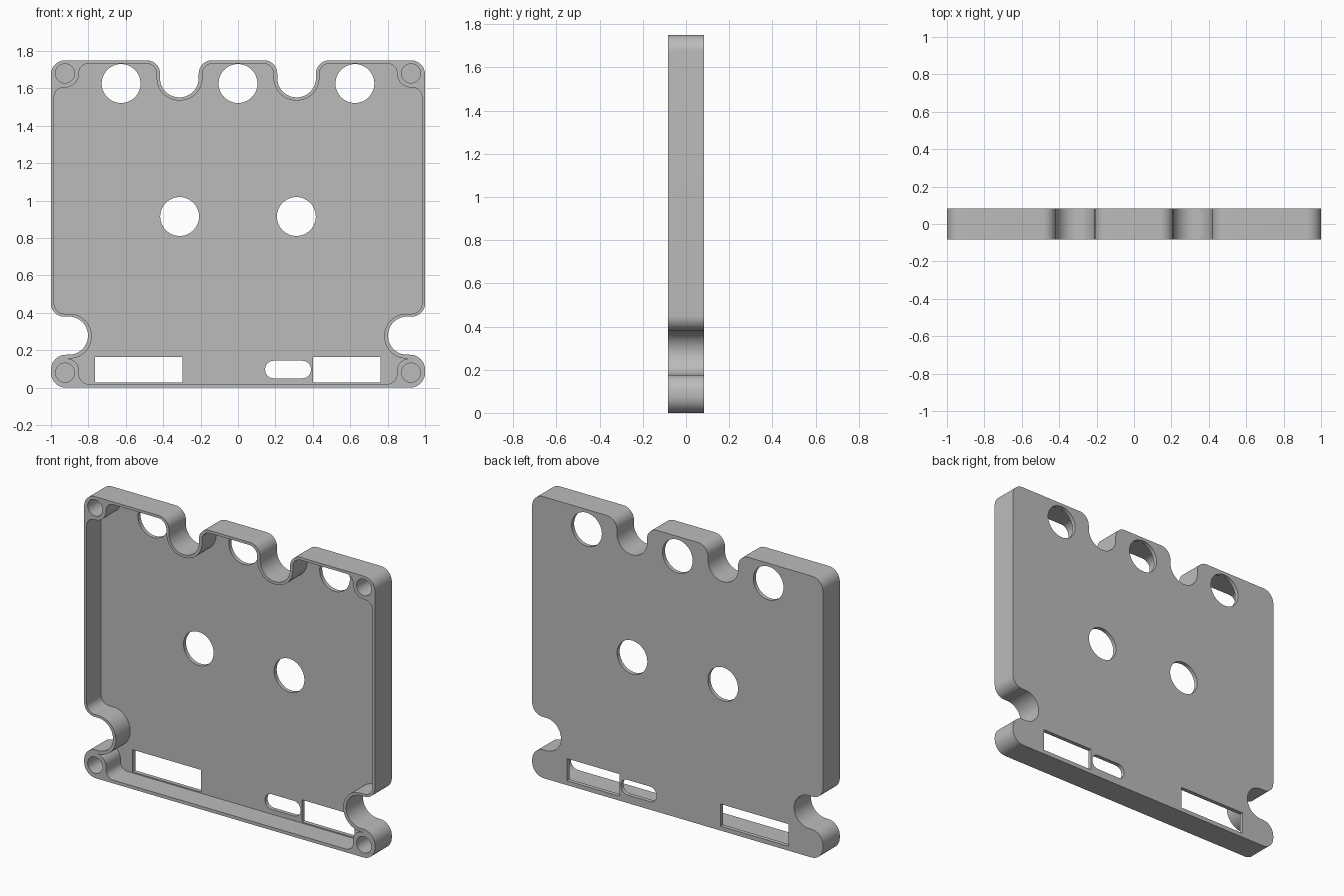
import bpy, bmesh, math
from mathutils import Vector

if "Cube" in bpy.data.objects:
    bpy.data.objects.remove(bpy.data.objects["Cube"], do_unlink=True)

BACK, FRONT, FLOOR = 0.083, -0.083, 0.058

grey = bpy.data.materials.new("plain grey")
grey.use_nodes = True
COLOUR = (0.5, 0.5, 0.5, 1)
grey.diffuse_color = COLOUR
grey.node_tree.nodes["Principled BSDF"].inputs["Base Color"].default_value = COLOUR


def rounded(corners, steps=12):
    """Closed profile with each corner (x, z, radius) replaced by an arc."""
    pts = []
    for i, (x, z, r) in enumerate(corners):
        p = Vector((x, z))
        if r == 0:
            pts.append(p)
            continue
        a = (Vector(corners[i - 1][:2]) - p).normalized()
        b = (Vector(corners[(i + 1) % len(corners)][:2]) - p).normalized()
        half = a.angle(b) / 2
        centre = p + (a + b).normalized() * r / math.sin(half)
        start = p + a * r / math.tan(half) - centre
        end = p + b * r / math.tan(half) - centre
        turn = start.angle_signed(end)
        for k in range(steps + 1):
            t = -turn * k / steps
            c, s = math.cos(t), math.sin(t)
            pts.append(centre + Vector((start.x * c - start.y * s,
                                        start.x * s + start.y * c)))
    return pts


def mirrored(half):
    return half + [(-x, z, r) for x, z, r in reversed(half)]


def circle(x, z, r, n=48):
    return [Vector((x + r * math.cos(math.tau * k / n),
                    z + r * math.sin(math.tau * k / n))) for k in range(n)]


def box(x0, x1, z0, z1, r=0):
    return rounded([(x0, z0, r), (x1, z0, r), (x1, z1, r), (x0, z1, r)])


def prisms(name, profiles, y0, y1):
    """One object made of profiles extruded along y."""
    bm = bmesh.new()
    for profile in profiles:
        face = bm.faces.new([bm.verts.new((p.x, y0, p.y)) for p in profile])
        grown = bmesh.ops.extrude_face_region(bm, geom=[face])["geom"]
        bmesh.ops.translate(bm, vec=(0, y1 - y0, 0),
                            verts=[v for v in grown if isinstance(v, bmesh.types.BMVert)])
    bmesh.ops.remove_doubles(bm, verts=bm.verts, dist=1e-5)
    bmesh.ops.recalc_face_normals(bm, faces=bm.faces)
    mesh = bpy.data.meshes.new(name)
    bm.to_mesh(mesh)
    bm.free()
    mesh.materials.append(grey)
    obj = bpy.data.objects.new(name, mesh)
    bpy.context.collection.objects.link(obj)
    return obj


# Outer shape: notched top edge, side notches and rounded lobes
outer = mirrored([
    (0.21, 1.75, 0.07), (0.21, 1.552, 0.103), (0.417, 1.552, 0.103),
    (0.417, 1.75, 0.07), (1, 1.75, 0.075), (1, 0.38, 0.07),
    (0.802, 0.38, 0.1015), (0.802, 0.176, 0.1015), (1, 0.176, 0.08),
    (1, 0, 0.08)])

# Pocket: follows the outer shape and steps around the corner bosses
inner = mirrored([
    (0.19, 1.733, 0.055), (0.19, 1.535, 0.12), (0.435, 1.535, 0.12),
    (0.435, 1.733, 0.055), (0.85, 1.733, 0.05), (0.85, 1.605, 0.075),
    (0.983, 1.605, 0.05), (0.983, 0.395, 0.055), (0.782, 0.395, 0.118),
    (0.782, 0.157, 0.118), (0.925, 0.1555, 0), (0.85, 0.154, 0.065),
    (0.85, 0.02, 0.05)])

shell = prisms("case_shell", [rounded(outer)], FRONT, BACK)
pocket = prisms("pocket_cutter", [rounded(inner)], FRONT - 0.1, FLOOR)

# Screw holes in the corner bosses
screws = prisms("screw_hole_cutter",
                [circle(s * 0.925, z, 0.051) for s in (-1, 1) for z in (0.08, 1.68)],
                FRONT - 0.1, FLOOR)

# Round openings, rectangular windows and slot through the back plate
openings = [circle(x, 1.626, 0.104) for x in (-0.625, 0, 0.625)]
openings += [circle(x, 0.915, 0.104) for x in (-0.312, 0.312)]
openings += [box(-0.765, -0.296, 0.027, 0.165), box(0.4, 0.762, 0.027, 0.165),
             box(0.145, 0.39, 0.05, 0.144, 0.046)]
windows = prisms("opening_cutter", openings, FLOOR - 0.03, BACK + 0.1)

cutters = [pocket, screws, windows]
for cutter in cutters:
    cutter.hide_render = True
    cut = shell.modifiers.new(cutter.name, "BOOLEAN")
    cut.operation = "DIFFERENCE"
    cut.solver = "EXACT"
    cut.object = cutter

# Bake the cuts, then smooth the curved walls
bpy.ops.object.select_all(action="DESELECT")
shell.select_set(True)
bpy.context.view_layer.objects.active = shell
for name in [m.name for m in shell.modifiers]:
    bpy.ops.object.modifier_apply(modifier=name)
for cutter in cutters:
    bpy.data.objects.remove(cutter, do_unlink=True)
bpy.ops.object.shade_smooth_by_angle(angle=math.radians(30))
